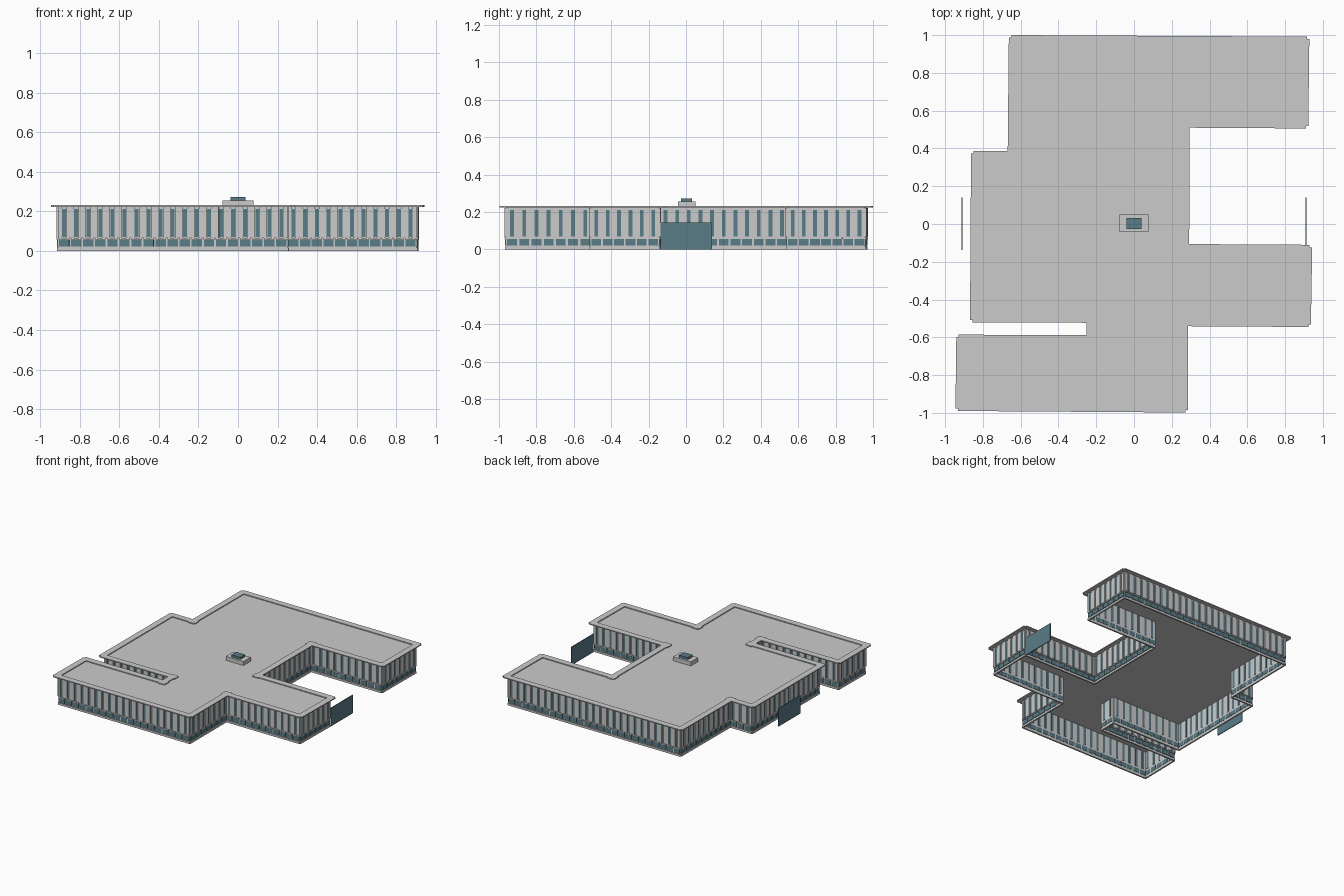
import bpy, bmesh, math
from mathutils import Matrix, Vector

if "Cube" in bpy.data.objects:
    bpy.data.objects.remove(bpy.data.objects["Cube"])

# wall footprint, counter-clockwise
PLAN = [(-.910, -.955), (.250, -.963), (.251, -.506), (.902, -.510),
        (.908, -.145), (.257, -.141), (.260, .545), (.888, .541),
        (.893, .957), (-.628, .965), (-.634, .350), (-.828, .352),
        (-.833, -.486), (-.215, -.488), (-.217, -.623), (-.906, -.621)]
BAY = 0.061

glass = bpy.data.materials.new("glass")
glass.diffuse_color = (.10, .20, .24, 1)
glass.use_nodes = True
glass.node_tree.nodes["Principled BSDF"].inputs["Base Color"].default_value = glass.diffuse_color


def add_box(bm, frame, x0, x1, y0, y1, z0, z1):
    """Box in a wall frame: x along the wall, y outward, z up."""
    size = Matrix.Diagonal((x1 - x0, y1 - y0, z1 - z0, 1))
    mid = Matrix.Translation(((x0 + x1) / 2, (y0 + y1) / 2, (z0 + z1) / 2))
    bmesh.ops.create_cube(bm, size=1, matrix=frame @ mid @ size)


def finish(name, bm, mat=None):
    bmesh.ops.recalc_face_normals(bm, faces=bm.faces)
    mesh = bpy.data.meshes.new(name)
    bm.to_mesh(mesh)
    bm.free()
    ob = bpy.data.objects.new(name, mesh)
    bpy.context.collection.objects.link(ob)
    if mat:
        mesh.materials.append(mat)
    return ob


def single_box(name, dims, mat=None):
    bm = bmesh.new()
    add_box(bm, Matrix.Identity(4), *dims)
    return finish(name, bm, mat)


walls, piers, ledges, tall, low, rim = (bmesh.new() for _ in range(6))

# each wall gets bays, ledges and a roof edge strip
for i, p in enumerate(PLAN):
    a, b = Vector(p), Vector(PLAN[(i + 1) % len(PLAN)])
    d = b - a
    L = d.length
    ang = math.atan2(d.y, d.x)
    # y is flipped below so that negative local y faces outward
    F = Matrix.Translation((a.x, a.y, 0)) @ Matrix.Rotation(ang, 4, 'Z')
    add_box(walls, F, 0, L, 0, .006, 0, .222)
    add_box(ledges, F, 0, L, -.006, 0, 0, .016)
    add_box(rim, F, -.022, L + .022, -.035, .014, .223, .231)
    n = max(1, round(L / BAY))
    w = L / n
    for k in range(n):
        c = (k + .5) * w
        add_box(tall, F, c - .010, c + .010, -.003, .008, .07, .212)
        add_box(low, F, c - .026, c + .026, -.005, .008, .021, .055)
        add_box(ledges, F, c - .027, c + .027, -.008, 0, .057, .064)
    for k in range(n + 1):
        x0 = max(0, k * w - .019)
        x1 = min(L, k * w + .019)
        add_box(piers, F, x0, x1, -.008, 0, .066, .222)

finish("outer_walls", walls)
finish("wall_piers", piers)
finish("wall_ledges", ledges)
finish("tall_windows", tall, glass)
finish("low_windows", low, glass)
finish("roof_edge", rim)

# flat roof deck, open underneath
bm = bmesh.new()
face = bm.faces.new([bm.verts.new((x, y, .216)) for x, y in PLAN])
res = bmesh.ops.extrude_face_region(bm, geom=[face])
top = [v for v in res["geom"] if isinstance(v, bmesh.types.BMVert)]
bmesh.ops.translate(bm, verts=top, vec=(0, 0, .008))
finish("roof_deck", bm)

# rooftop unit
single_box("roof_unit_base", (-.078, .078, -.042, .05, .224, .256))
single_box("roof_unit_top", (-.039, .039, -.027, .033, .256, .273), glass)

# free-standing side entrance panels
for side, name in ((-1, "left_entrance_panel"), (1, "right_entrance_panel")):
    x = side * .911
    single_box(name, (x - .003, x + .003, -.137, .14, 0, .145), glass)
